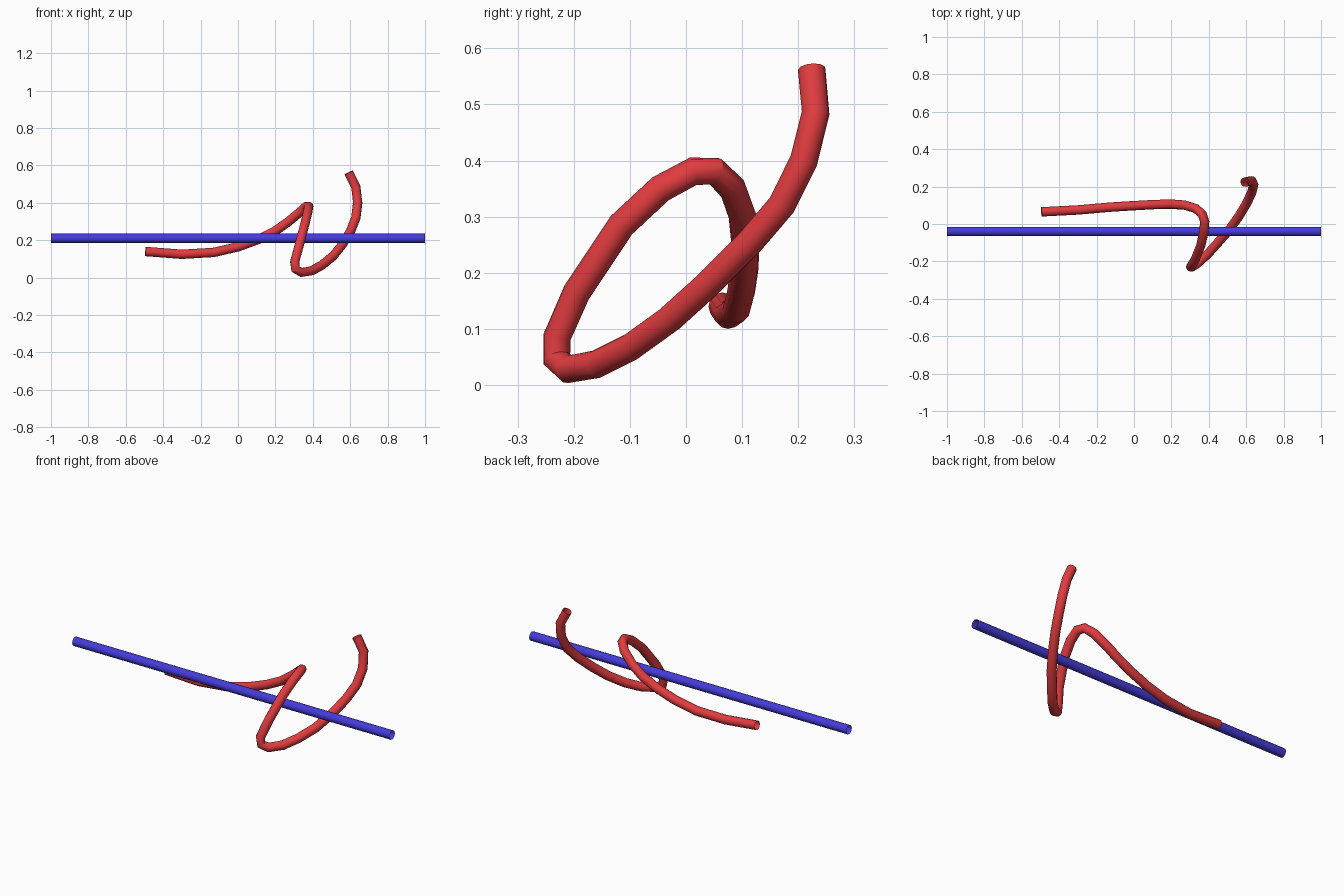
import bpy
import math


def tube(name, points, color, radius=0.025):
    """Open-ended round tube swept along a polyline."""
    curve = bpy.data.curves.new(name, 'CURVE')
    curve.dimensions = '3D'
    curve.bevel_depth = radius
    curve.bevel_resolution = 4
    curve.use_fill_caps = False
    spline = curve.splines.new('POLY')
    spline.points.add(len(points) - 1)
    for p, co in zip(spline.points, points):
        p.co = (*co, 1)
    obj = bpy.data.objects.new(name, curve)
    bpy.context.collection.objects.link(obj)
    mat = bpy.data.materials.new(name + "_color")
    mat.diffuse_color = color
    curve.materials.append(mat)
    bpy.ops.object.select_all(action='DESELECT')
    obj.select_set(True)
    bpy.context.view_layer.objects.active = obj
    bpy.ops.object.convert(target='MESH')
    bpy.ops.object.shade_smooth_by_angle(angle=math.radians(35))


# Straight rod
tube("straight_rod", [(-1, -0.04, 0.21), (1, -0.04, 0.21)], (0.06, 0.045, 0.7, 1))

# Bent strand looping round the rod
path = [
    (-0.495, 0.065, 0.14), (-0.30, 0.075, 0.125), (-0.13, 0.09, 0.135),
    (0.00, 0.098, 0.165), (0.11, 0.104, 0.205), (0.20, 0.106, 0.25),
    (0.27, 0.101, 0.30), (0.33, 0.083, 0.35), (0.365, 0.052, 0.381),
    (0.378, 0.013, 0.381), (0.373, -0.045, 0.35), (0.357, -0.115, 0.285),
    (0.325, -0.195, 0.165), (0.303, -0.23, 0.085), (0.308, -0.23, 0.045),
    (0.34, -0.21, 0.028), (0.395, -0.16, 0.037), (0.45, -0.098, 0.068),
    (0.51, -0.03, 0.117), (0.56, 0.04, 0.18), (0.602, 0.11, 0.25),
    (0.63, 0.17, 0.32), (0.64, 0.21, 0.40), (0.63, 0.231, 0.485),
    (0.592, 0.224, 0.562),
]
tube("bent_strand", path, (0.75, 0.045, 0.05, 1))
